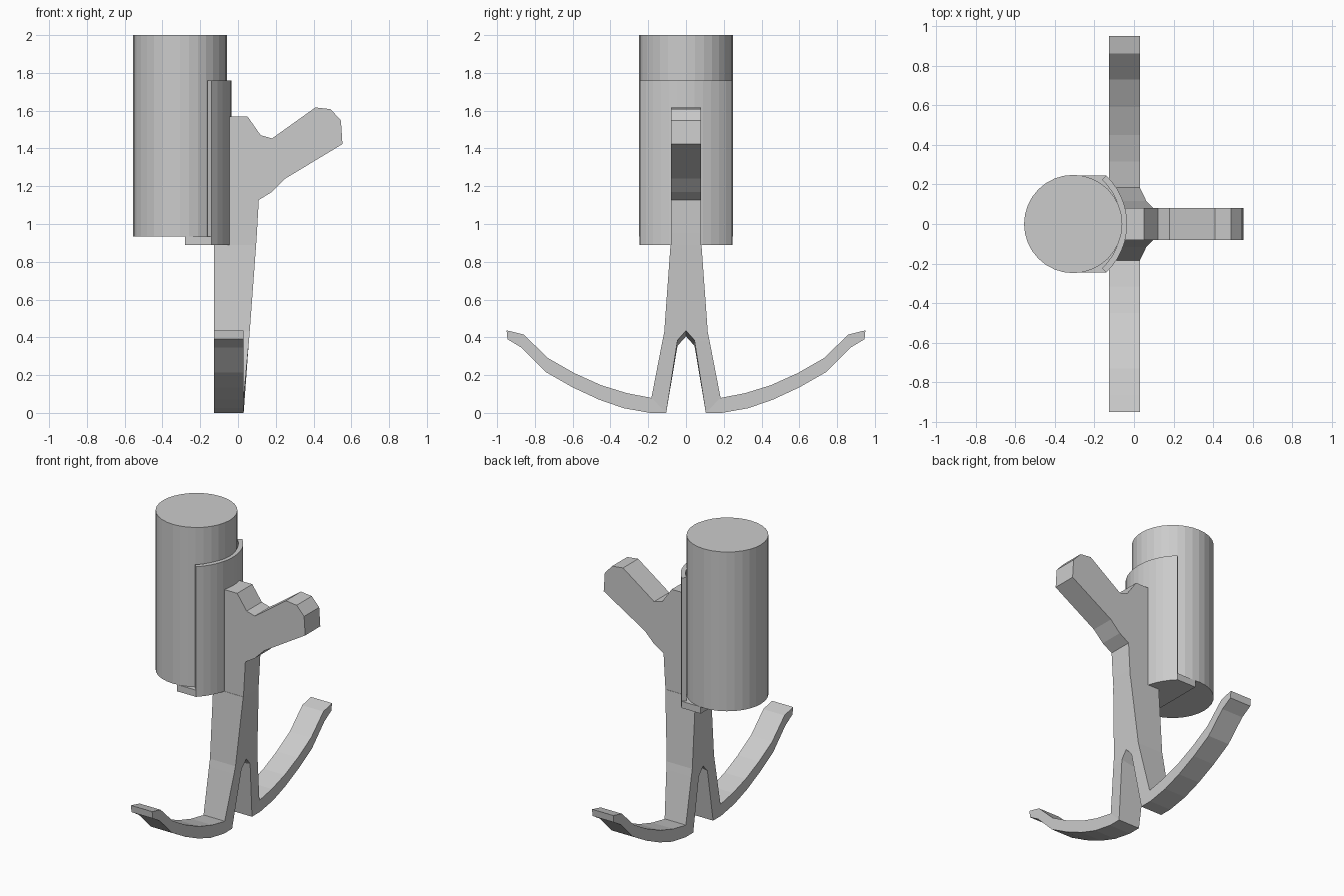
import bpy, bmesh, math

if "Cube" in bpy.data.objects:
    bpy.data.objects.remove(bpy.data.objects["Cube"])


def add_object(name, bm):
    bmesh.ops.recalc_face_normals(bm, faces=bm.faces)
    mesh = bpy.data.meshes.new(name)
    bm.to_mesh(mesh)
    bm.free()
    ob = bpy.data.objects.new(name, mesh)
    bpy.context.collection.objects.link(ob)
    return ob


def prism(name, points, offset):
    """Closed outline of 3D points, extruded by offset."""
    bm = bmesh.new()
    face = bm.faces.new([bm.verts.new(p) for p in points])
    ext = bmesh.ops.extrude_face_region(bm, geom=[face], use_keep_orig=True)
    moved = [g for g in ext["geom"] if isinstance(g, bmesh.types.BMVert)]
    bmesh.ops.translate(bm, verts=moved, vec=offset)
    return add_object(name, bm)


def arc(radius, cx, half_angle, steps):
    angles = [half_angle * (2 * i / steps - 1) for i in range(steps + 1)]
    return [(cx + radius * math.cos(a), radius * math.sin(a)) for a in angles]


# Canister
bpy.ops.mesh.primitive_cylinder_add(vertices=32, radius=0.248, depth=1.065,
                                    location=(-0.307, 0, 1.4675))
bpy.context.object.name = "canister"

# Curved cradle behind the canister and the shelf beneath it
CX, R, HALF = -0.373, 0.338, math.radians(46.4)
outer = arc(R, CX, HALF, 12)
inner = arc(R - 0.03, CX, HALF, 12)
prism("cradle_shell", [(x, y, 0.89) for x, y in outer + inner[::-1]], (0, 0, 0.87))
prism("cradle_shelf", [(x, y, 0.89) for x, y in outer + [(-0.28, 0.245), (-0.28, -0.245)]],
      (0, 0, 0.045))

# Upper stem with the angled handle
profile = [(-0.045, 0.89), (-0.045, 1.57), (0.05, 1.57), (0.12, 1.47), (0.18, 1.453),
           (0.41, 1.617), (0.49, 1.608), (0.545, 1.548), (0.553, 1.423), (0.25, 1.24),
           (0.18, 1.17), (0.11, 1.127), (0.10, 0.95), (0.096, 0.89)]
prism("handle", [(x, -0.08, z) for x, z in profile], (0, 0.16, 0))

# Lower stem, leg and curved foot: inner (y, z), outer (y, z), front x
stations = [
    ((0, 0.89), (0.082, 0.89), 0.096),
    ((0, 0.42), (0.115, 0.43), 0.062),
    ((0.045, 0.37), (0.125, 0.38), 0.058),
    ((0.105, 0), (0.183, 0.08), 0.03),
    ((0.19, 0), (0.187, 0.08), 0.03),
    ((0.33, 0.025), (0.315, 0.105), 0.03),
    ((0.46, 0.07), (0.45, 0.147), 0.03),
    ((0.60, 0.135), (0.59, 0.21), 0.03),
    ((0.74, 0.215), (0.73, 0.29), 0.03),
    ((0.87, 0.345), (0.86, 0.415), 0.03),
    ((0.945, 0.39), (0.95, 0.437), 0.03),
]
BACK = -0.127
bm = bmesh.new()
for side in (1, -1):
    rings = []
    for i, (a, b, fx) in enumerate(stations):
        tilt = 0.015 if i in (1, 2) else 0  # arch roof rises toward the front
        rings.append([bm.verts.new(p) for p in (
            (BACK, side * a[0], a[1] - tilt), (fx, side * a[0], a[1] + tilt),
            (fx, side * b[0], b[1]), (BACK, side * b[0], b[1]))])
    for r0, r1 in zip(rings, rings[1:]):
        for k in range(4):
            n = (k + 1) % 4
            if r0 is rings[0] and k == 0:
                continue  # open where both halves join
            bm.faces.new((r0[k], r0[n], r1[n], r1[k]))
    bm.faces.new(rings[0])
    bm.faces.new(rings[-1])
bmesh.ops.remove_doubles(bm, verts=bm.verts, dist=0.0005)
add_object("forked_feet", bm)
